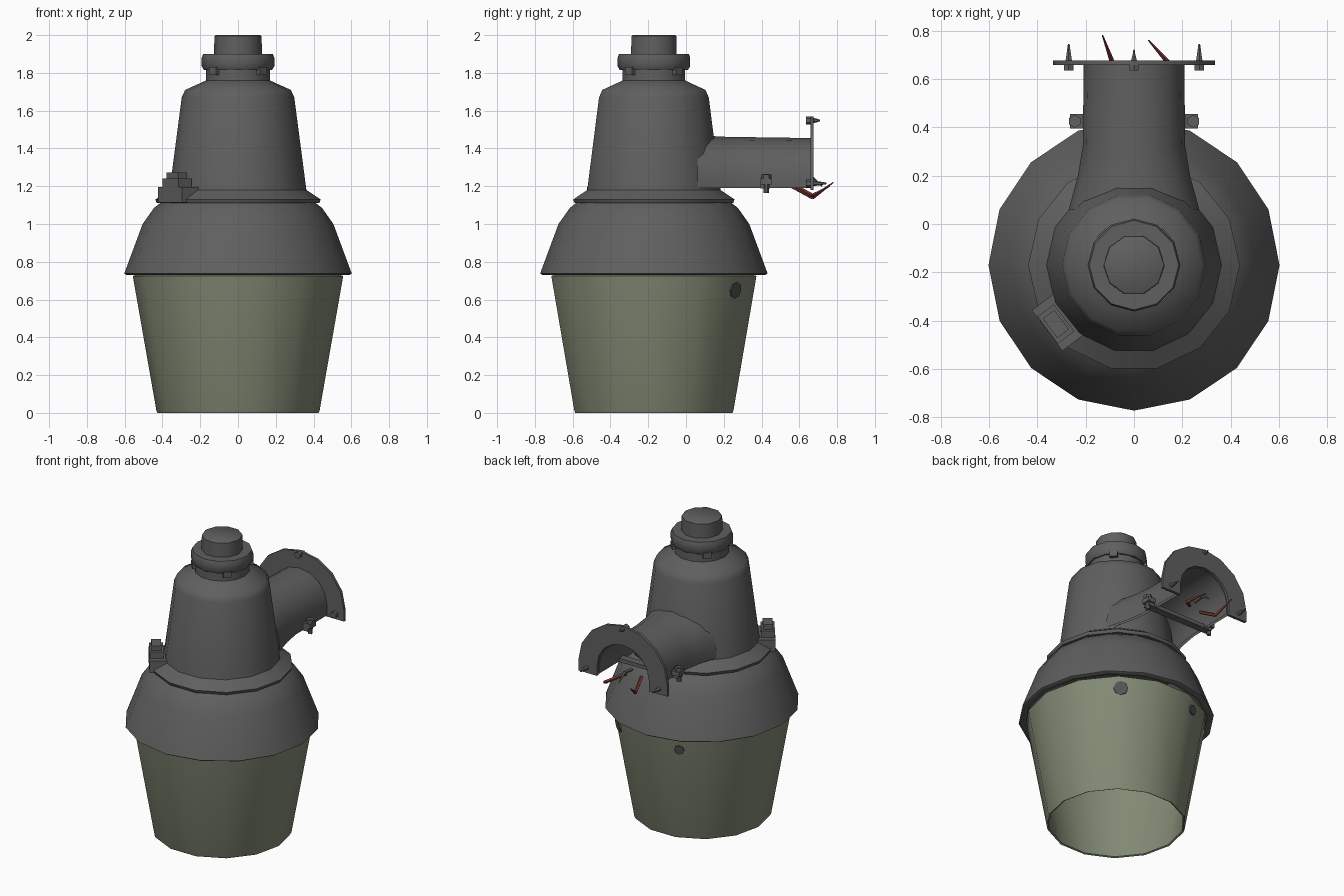
import bpy, bmesh, math
from mathutils import Vector, Matrix

if "Cube" in bpy.data.objects:
    bpy.data.objects.remove(bpy.data.objects["Cube"])

CY = -0.17  # lamp axis in y


def material(name, rgb):
    m = bpy.data.materials.new(name)
    m.diffuse_color = (*rgb, 1)
    m.use_nodes = True
    m.node_tree.nodes["Principled BSDF"].inputs["Base Color"].default_value = m.diffuse_color
    return m


GREY = material("dark_grey_metal", (0.115, 0.115, 0.115))
LENS = material("green_grey_lens", (0.225, 0.255, 0.175))
RED = material("red_wire", (0.2, 0.04, 0.03))
SPOT = material("dark_spot", (0.09, 0.09, 0.09))


def finish(name, bm, mat, angle=45):
    bmesh.ops.recalc_face_normals(bm, faces=bm.faces)
    me = bpy.data.meshes.new(name)
    bm.to_mesh(me)
    bm.free()
    ob = bpy.data.objects.new(name, me)
    bpy.context.collection.objects.link(ob)
    me.materials.append(mat)
    bpy.context.view_layer.objects.active = ob
    ob.select_set(True)
    bpy.ops.object.shade_smooth_by_angle(angle=math.radians(angle))
    ob.select_set(False)
    return ob


def loft(bm, rings, closed):
    """Bridge successive point rings with quads."""
    vs = [[bm.verts.new(p) for p in r] for r in rings]
    n = len(vs[0])
    for a, b in zip(vs, vs[1:]):
        for i in range(n if closed else n - 1):
            j = (i + 1) % n
            bm.faces.new((a[i], a[j], b[j], b[i]))
    return vs


def lathe(name, profile, sides, mat, cap_end=False):
    bm = bmesh.new()
    rings = [[(r * math.cos(2 * math.pi * i / sides),
               CY + r * math.sin(2 * math.pi * i / sides), z)
              for i in range(sides)] for r, z in profile]
    vs = loft(bm, rings, True)
    if cap_end:
        bm.faces.new(vs[-1])
    return finish(name, bm, mat)


def box(name, loc, size, mat=GREY, turn=0):
    bm = bmesh.new()
    bmesh.ops.create_cube(bm, size=1, matrix=Matrix.Translation(loc)
                          @ Matrix.Rotation(turn, 4, 'Z') @ Matrix.Diagonal((*size, 1)))
    return finish(name, bm, mat, 30)


def rod(name, a, b, r1, r2=None, sides=6, mat=GREY):
    a, b = Vector(a), Vector(b)
    rot = (b - a).to_track_quat('Z', 'Y').to_matrix().to_4x4()
    bm = bmesh.new()
    bmesh.ops.create_cone(bm, cap_ends=True, segments=sides, radius1=r1,
                          radius2=r1 if r2 is None else r2, depth=(b - a).length,
                          matrix=Matrix.Translation((a + b) / 2) @ rot)
    return finish(name, bm, mat, 30)


# Lens: open tapered bowl with thin wall
lathe("lens", [(0.54, 0.73), (0.557, 0.725), (0.432, 0.012), (0.427, 0.0),
               (0.417, 0.005), (0.54, 0.73)], 14, LENS)

# Hood: flared shell with closed ceiling
lathe("hood", [(0.38, 1.10), (0.56, 0.735), (0.59, 0.73), (0.602, 0.738),
               (0.505, 1.0), (0.445, 1.085), (0.40, 1.12)], 16, GREY)
lathe("hood_ceiling", [(0.40, 1.09), (0.40, 1.10)], 14, GREY, True)

# Housing with base collar and neck
lathe("housing", [(0.39, 1.11), (0.43, 1.11), (0.438, 1.13), (0.362, 1.18),
                  (0.298, 1.67), (0.28, 1.71), (0.18, 1.755), (0.17, 1.76),
                  (0.17, 1.82)], 14, GREY, True)

# Photocell cap
lathe("photocell_ring", [(0.15, 1.815), (0.18, 1.815), (0.192, 1.835), (0.192, 1.88),
                         (0.185, 1.9), (0.12, 1.9)], 12, GREY, True)
lathe("photocell", [(0.127, 1.89), (0.125, 1.995), (0.118, 2.0)], 10, GREY, True)
for i in range(4):
    t = math.radians(45 + 90 * i)
    box("ring_tab", (0.178 * math.cos(t), CY + 0.178 * math.sin(t), 1.81),
        (0.025, 0.05, 0.04), turn=t)

# Latch on the front left of the collar
lt = math.radians(217)
for name, r, z, size in [("latch_base", 0.395, 1.155, (0.11, 0.21, 0.08)),
                         ("latch_body", 0.405, 1.21, (0.085, 0.14, 0.06)),
                         ("latch_top", 0.405, 1.25, (0.06, 0.10, 0.045))]:
    box(name, (r * math.cos(lt), CY + r * math.sin(lt), z), size, turn=lt)


def arch(w, top, y, bottom=1.19, base=1.25, n=9):
    """Upside-down U section in the xz plane."""
    arc = [(w * math.cos(math.pi * i / (n - 1)), y,
            base + (top - base) * math.sin(math.pi * i / (n - 1))) for i in range(n)]
    return [(w, y, bottom)] + arc + [(-w, y, bottom)]


# Arm: half pipe, open below, flared into the housing
bm = bmesh.new()
loft(bm, [arch(0.27, 1.47, 0.06), arch(0.232, 1.462, 0.2), arch(0.212, 1.46, 0.32),
          arch(0.208, 1.455, 0.66), arch(0.19, 1.435, 0.66), arch(0.192, 1.44, 0.32),
          arch(0.212, 1.44, 0.2), arch(0.25, 1.45, 0.06)], False)
finish("arm", bm, GREY)

# Wall flange: arched plate at the end of the arm
bm = bmesh.new()
o, i_ = (0.335, 1.57), (0.195, 1.44)
vs = loft(bm, [arch(*o, 0.658, 1.18), arch(*o, 0.676, 1.18), arch(*i_, 0.676, 1.18),
               arch(*i_, 0.658, 1.18), arch(*o, 0.658, 1.18)], False)
for k in (0, -1):
    bm.faces.new([vs[j][k] for j in range(4)])
bmesh.ops.remove_doubles(bm, verts=bm.verts, dist=0.0005)
finish("wall_flange", bm, GREY, 30)

# Flange screws: head in front, pointed shank behind
for x, z in [(-0.27, 1.215), (0.27, 1.215), (0, 1.548)]:
    tip = 0.745 if x else 0.71
    rod("screw_head", (x, 0.635, z), (x, 0.66, z), 0.022)
    rod("screw_shank", (x, 0.67, z), (x, tip, z), 0.016, 0.004)

# Clamp under the arm with a bolt each side
box("clamp_bar", (0, 0.42, 1.2), (0.5, 0.05, 0.025))
for s in (-1, 1):
    box("clamp_ear", (s * 0.235, 0.425, 1.225), (0.06, 0.06, 0.03))
    rod("clamp_bolt", (s * 0.245, 0.425, 1.165), (s * 0.245, 0.425, 1.265), 0.014)
    rod("clamp_nut", (s * 0.245, 0.425, 1.24), (s * 0.245, 0.425, 1.262), 0.027)

# Wires hanging out of the arm end
paths = {
    "left_wire": (RED, [(-0.06, 0.56, 1.2), (-0.09, 0.67, 1.14), (-0.13, 0.78, 1.22)]),
    "right_wire": (RED, [(0.04, 0.58, 1.2), (0.14, 0.67, 1.15), (0.06, 0.76, 1.2)]),
    "grey_wire": (GREY, [(0, 0.58, 1.24), (0, 0.66, 1.25), (0.0, 0.72, 1.2)]),
}
for name, (mat, pts) in paths.items():
    for k in range(2):
        rod(name, pts[k], pts[k + 1], 0.011, 0.011 if k == 0 else 0.003, 5, mat)

# Dark spots on the back of the lens
for deg, size in [(53, 0.045), (110, 0.032)]:
    t, z = math.radians(deg), 0.65
    n = Vector((math.cos(t), math.sin(t), -0.17)).normalized()
    c = Vector((0.54 * math.cos(t), CY + 0.54 * math.sin(t), z))
    rod("lens_spot", c - n * 0.004, c + n * 0.005, size, sides=8, mat=SPOT)
